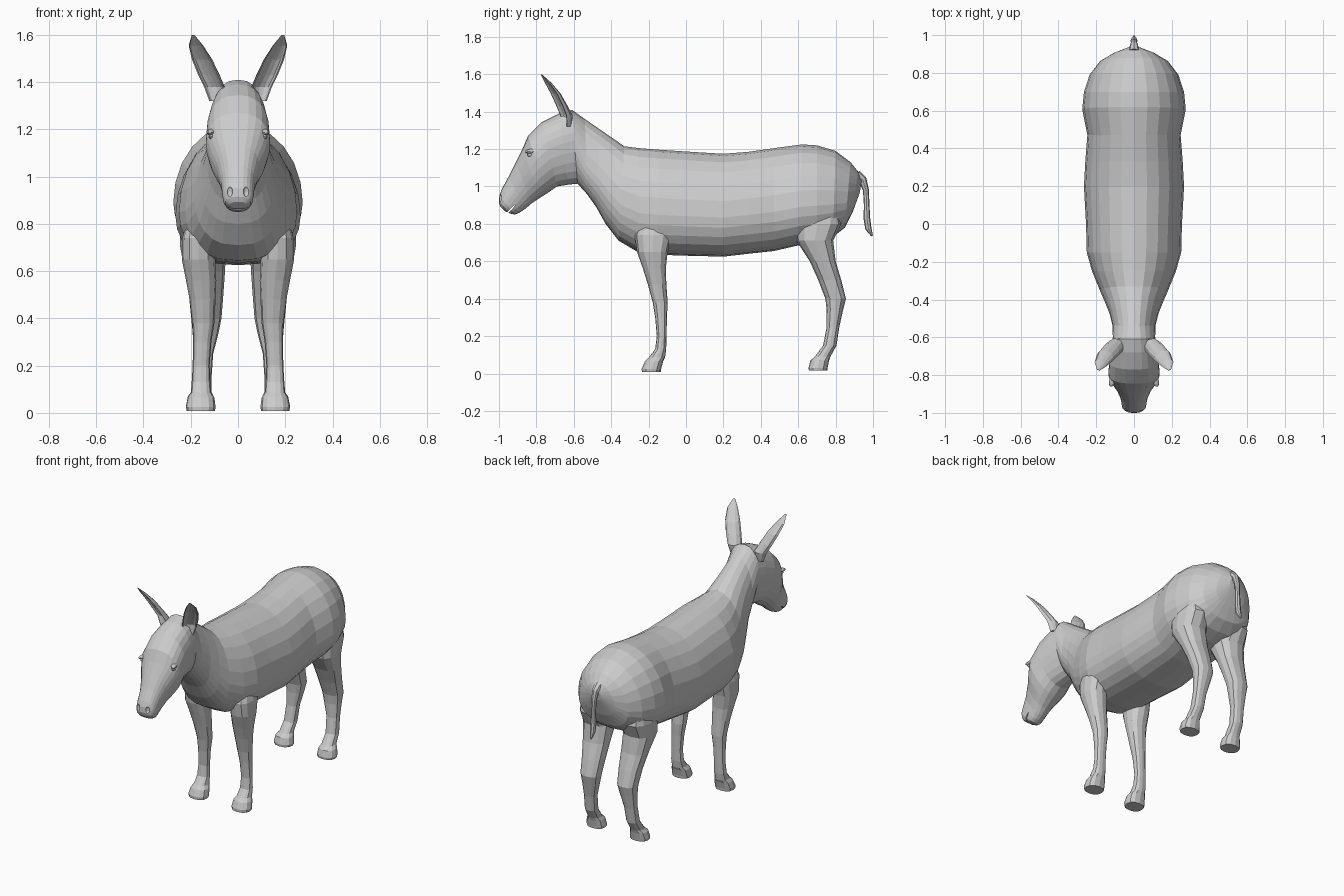
import bpy, bmesh, math
from mathutils import Vector, Matrix


def add_object(name, bm):
    me = bpy.data.meshes.new(name)
    bm.to_mesh(me)
    bm.free()
    ob = bpy.data.objects.new(name, me)
    bpy.context.collection.objects.link(ob)
    return ob


def loft(name, rings):
    """Skin a list of equal-length point rings and cap both ends."""
    bm = bmesh.new()
    vs = [[bm.verts.new(p) for p in r] for r in rings]
    n = len(rings[0])
    for a, b in zip(vs, vs[1:]):
        for i in range(n):
            j = (i + 1) % n
            bm.faces.new((a[i], a[j], b[j], b[i]))
    bm.faces.new(vs[0])
    bm.faces.new(vs[-1])
    bmesh.ops.recalc_face_normals(bm, faces=bm.faces)
    return add_object(name, bm)


def ball(name, loc, size, rx=0.0, rz=0.0):
    bm = bmesh.new()
    m = (Matrix.Translation(loc) @ Matrix.Rotation(rz, 4, 'Z')
         @ Matrix.Rotation(rx, 4, 'X') @ Matrix.Diagonal((*size, 1)))
    bmesh.ops.create_uvsphere(bm, u_segments=12, v_segments=8, radius=1, matrix=m)
    return add_object(name, bm)


def body_ring(ty, tz, by, bz, w, f, e_top, e_bot, n=24):
    """Egg-shaped section between a top and a bottom point, widest at fraction f."""
    top, bot = Vector((0, ty, tz)), Vector((0, by, bz))
    ring = []
    for i in range(n):
        a = 2 * math.pi * i / n
        s, c = math.sin(a), math.cos(a)
        p = bot.lerp(top, f + s * (1 - f if s > 0 else f))
        p.x = w * math.copysign(abs(c) ** (e_top if s > 0 else e_bot), c)
        ring.append(p)
    return ring


# Torso and neck: top y, top z, bottom y, bottom z, half width
torso = [
    (.94, 1.04, .93, .97, .03), (.92, 1.08, .89, .86, .11), (.88, 1.13, .85, .78, .18),
    (.80, 1.19, .785, .73, .235), (.70, 1.22, .70, .70, .265), (.62, 1.225, .60, .685, .274),
    (.47, 1.205, .47, .655, .247), (.33, 1.185, .33, .64, .258), (.20, 1.175, .20, .625, .265),
    (.0, 1.187, .0, .63, .254), (-.15, 1.197, -.15, .635, .25), (-.25, 1.205, -.25, .645, .222),
    (-.33, 1.215, -.36, .71, .182), (-.38, 1.25, -.43, .80, .155), (-.46, 1.305, -.48, .89, .13),
    (-.54, 1.36, -.53, .96, .115),
]
# Head, from poll to muzzle
head = [
    (-.61, 1.41, -.58, 1.015, .112), (-.68, 1.39, -.63, 1.01, .122), (-.77, 1.345, -.69, 1.0, .132),
    (-.845, 1.27, -.74, .965, .136), (-.875, 1.2, -.78, .94, .12), (-.91, 1.13, -.825, .91, .092),
    (-.95, 1.05, -.86, .88, .073), (-.985, .985, -.89, .86, .067), (-.998, .95, -.915, .85, .064),
    (-1.0, .915, -.94, .855, .054), (-.993, .893, -.965, .866, .035),
]
body = loft("body_and_head", [body_ring(*s, .38, 1, .75) for s in torso]
            + [body_ring(*s, .58, .82, .9) for s in head])

# Nostril and mouth cutters
cutters = [ball("mouth_cutter", (0, -.935, .88), (.09, .042, .005), math.radians(45))]
for s in (-1, 1):
    cutters.append(ball("nostril_cutter", (s * .036, -1.0, .938), (.014, .016, .025)))
for c in cutters:
    c.hide_render = True
    c.hide_viewport = True
    mod = body.modifiers.new("cut", 'BOOLEAN')
    mod.operation = 'DIFFERENCE'
    mod.object = c

# Legs: z, y front, y back, x inner, x outer
front_leg = [
    (.86, -.22, -.11, .13, .20), (.74, -.275, -.075, .10, .236), (.65, -.262, -.098, .095, .238),
    (.56, -.23, -.108, .092, .22), (.48, -.205, -.105, .095, .205), (.38, -.178, -.098, .10, .193),
    (.30, -.165, -.102, .113, .19), (.20, -.156, -.104, .12, .192), (.13, -.165, -.106, .117, .196),
    (.085, -.20, -.112, .113, .20), (.065, -.22, -.122, .10, .212), (.025, -.237, -.133, .095, .22),
    (.007, -.236, -.135, .098, .217),
]
hind_leg = [
    (.92, .65, .80, .12, .215), (.80, .575, .83, .06, .244), (.71, .59, .787, .05, .246),
    (.60, .662, .80, .055, .226), (.50, .707, .83, .062, .208), (.40, .745, .855, .07, .198),
    (.34, .752, .84, .082, .192), (.25, .752, .82, .105, .188), (.15, .733, .805, .112, .192),
    (.09, .688, .772, .113, .197), (.07, .665, .765, .103, .212), (.03, .655, .757, .096, .22),
    (.015, .657, .755, .098, .217),
]


def leg_ring(z, y0, y1, x0, x1, side, n=12):
    cx, cy, rx, ry = (x0 + x1) / 2, (y0 + y1) / 2, (x1 - x0) / 2, (y1 - y0) / 2
    pts = []
    for i in range(n):
        c, s = math.cos(2 * math.pi * i / n), math.sin(2 * math.pi * i / n)
        pts.append((side * (cx + rx * math.copysign(abs(c) ** .85, c)),
                    cy + ry * math.copysign(abs(s) ** .85, s), z))
    return pts


# Ears: x, y, z, half width, depth; cupped section opening forward
ear = [
    (.088, -.65, 1.32, .036, .035), (.102, -.655, 1.38, .045, .05), (.124, -.675, 1.43, .048, .042),
    (.152, -.705, 1.495, .046, .034), (.178, -.742, 1.555, .033, .02), (.19, -.775, 1.60, .006, .004),
]


def ear_ring(x, y, z, w, d, side):
    turn = math.radians(22)
    arc = [math.pi * i / 6 for i in range(7)]
    pts = [(w * math.cos(a), d * math.sin(a)) for a in arc]
    pts += [(.86 * w * math.cos(a), .55 * d * math.sin(a)) for a in reversed(arc)]
    return [(side * (x + px * math.cos(turn) - py * math.sin(turn)),
             y + px * math.sin(turn) + py * math.cos(turn), z) for px, py in pts]


for side, label in ((-1, "right"), (1, "left")):
    loft(label + "_front_leg", [leg_ring(*s, side) for s in front_leg])
    loft(label + "_hind_leg", [leg_ring(*s, side) for s in hind_leg])
    loft(label + "_ear", [ear_ring(*s, side) for s in ear])
    # Eye and brow ridge, mostly sunk into the head
    ball(label + "_eye", (side * .108, -.822, 1.17), (.014, .03, .014), 0, side * .35)
    ball(label + "_brow", (side * .108, -.815, 1.19), (.019, .05, .014), .1, side * .35)

# Tail: y, z, radius
tail = [(.91, 1.06, .03), (.945, 1.035, .022), (.962, .98, .016), (.966, .90, .015),
        (.967, .83, .018), (.975, .775, .017), (.995, .735, .005)]
rings = []
for i, (y, z, r) in enumerate(tail):
    a, b = tail[max(i - 1, 0)], tail[min(i + 1, len(tail) - 1)]
    nrm = Vector((0, -(b[1] - a[1]), b[0] - a[0])).normalized()
    rings.append([Vector((r * math.cos(k * math.pi / 4), y, z)) + nrm * r * math.sin(k * math.pi / 4)
                  for k in range(8)])
loft("tail", rings)
